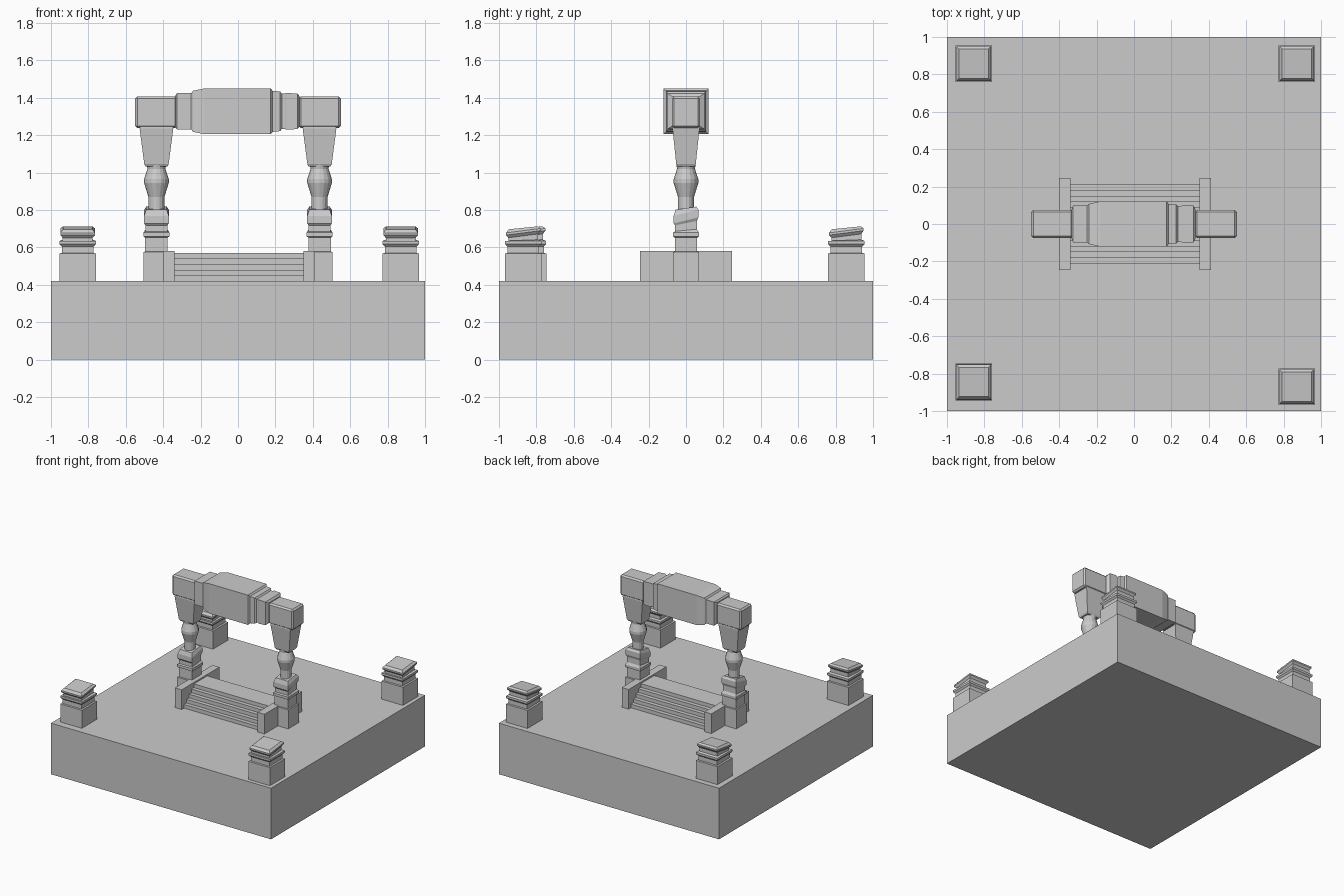
import bpy, bmesh, math
from mathutils import Vector

if "Cube" in bpy.data.objects:
    bpy.data.objects.remove(bpy.data.objects["Cube"])


def make(name, bm):
    bmesh.ops.recalc_face_normals(bm, faces=bm.faces)
    me = bpy.data.meshes.new(name)
    bm.to_mesh(me)
    bm.free()
    ob = bpy.data.objects.new(name, me)
    bpy.context.collection.objects.link(ob)
    return ob


def skin(name, rings):
    """Join successive rings of points and cap both ends."""
    bm = bmesh.new()
    rows = [[bm.verts.new(p) for p in r] for r in rings]
    n = len(rows[0])
    for a, b in zip(rows, rows[1:]):
        for i in range(n):
            bm.faces.new((a[i], a[(i + 1) % n], b[(i + 1) % n], b[i]))
    bm.faces.new(rows[0])
    bm.faces.new(rows[-1])
    return make(name, bm)


CORNERS = ((-1, -1), (1, -1), (1, 1), (-1, 1))


def square_stack(name, x, y, profile):
    """Square moulding; profile entries are (half width, height, slope along y)."""
    return skin(name, [[Vector((x + h * i, y + h * j, z + s * h * j)) for i, j in CORNERS]
                       for h, z, s in profile])


def turned(name, x, y, profile, n=16):
    return skin(name, [[Vector((x + r * math.cos(2 * math.pi * k / n),
                                y + r * math.sin(2 * math.pi * k / n), z)) for k in range(n)]
                       for r, z in profile])


def box(name, x0, x1, y0, y1, z0, z1, bevel=0):
    bm = bmesh.new()
    bmesh.ops.create_cube(bm, size=1)
    for v in bm.verts:
        v.co = Vector((x0 + (x1 - x0) * (v.co.x + .5), y0 + (y1 - y0) * (v.co.y + .5),
                       z0 + (z1 - z0) * (v.co.z + .5)))
    if bevel:
        bmesh.ops.bevel(bm, geom=list(bm.edges), offset=bevel, segments=1, affect='EDGES')
    return make(name, bm)


# Platform
box("platform", -1, 1, -1, 1, 0, .42)

# Corner posts with tilted caps
post = [(.098, .42, 0), (.098, .568, 0), (.085, .57, 0), (.085, .605, 0), (.097, .618, 0),
        (.097, .635, 0), (.08, .638, .05), (.08, .662, .13), (.093, .678, .13),
        (.093, .69, .13), (.078, .705, .1)]
for x, y in ((-.857, -.845), (.87, -.87), (-.857, .857), (.87, .857)):
    square_stack("corner_post", x, y, post)

# Columns: square foot, tilted collar, turned shaft, flared bracket
foot = [(.07, .42, 0), (.07, .576, 0), (.06, .578, 0), (.06, .653, 0), (.069, .658, 0),
        (.069, .68, 0), (.058, .692, .1), (.058, .73, .2), (.066, .745, .25),
        (.066, .785, .25), (.055, .81, .15)]
shaft = [(.043, .79), (.043, .87), (.066, .945), (.066, .965), (.048, 1.02), (.052, 1.045)]
for side in (-1, 1):
    cx = .436 * side
    square_stack("column_foot", cx, 0, foot)
    turned("column_shaft", cx, 0, shaft)
    skin("column_bracket", [[Vector((cx + hx * i, hy * j, z)) for i, j in CORNERS]
                            for hx, hy, z in ((.058, .045, 1.032), (.065, .052, 1.045),
                                              (.09, .072, 1.235), (.085, .07, 1.25))])
    a, b = sorted((.55 * side, .325 * side))
    box("beam_end", a, b, -.075, .075, 1.238, 1.408, .012)

# Stepped cross beam
beam = [(-.335, .075, .085), (-.325, .1, .097), (-.25, .1, .097), (-.24, .108, .11),
        (-.18, .121, .122), (.175, .121, .122), (.185, .108, .11), (.225, .105, .106),
        (.235, .095, .094), (.25, .095, .094), (.258, .1, .098), (.318, .098, .095),
        (.33, .075, .08)]
skin("cross_beam", [[Vector((x, hy * i, 1.328 + hz * j)) for i, j in CORNERS]
                    for x, hy, hz in beam])

# Steps rising from front and back, with a low wall on each side
for k in range(5):
    d = .215 - .032 * k
    box("step", -.345, .358, -d, d, .42 + .03 * k, .45 + .03 * k)
box("step_wall", -.402, -.34, -.245, .245, .42, .582)
box("step_wall", .35, .412, -.245, .245, .42, .582)
